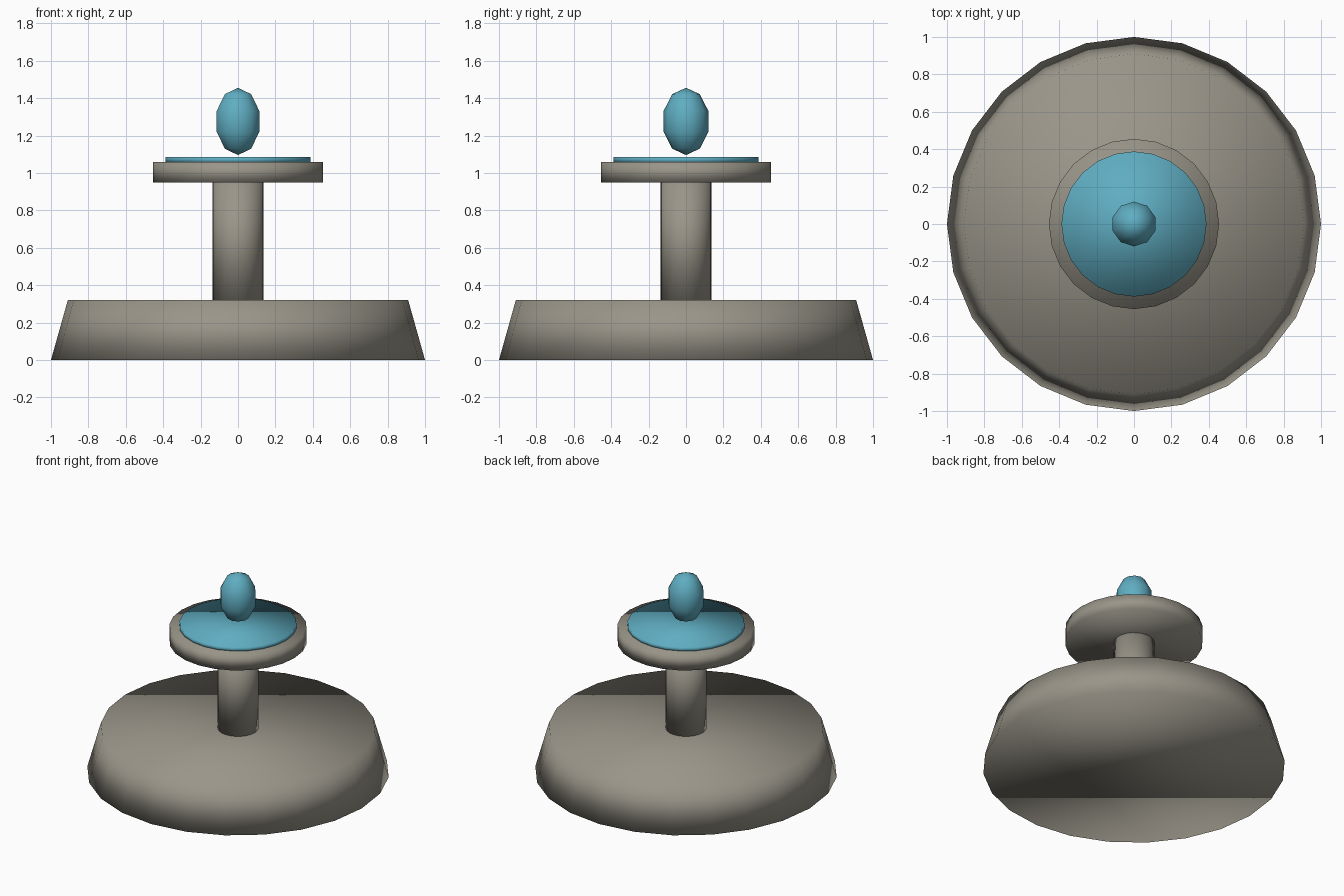
import bpy, bmesh, math

cube = bpy.data.objects.get("Cube")
if cube:
    bpy.data.objects.remove(cube, do_unlink=True)


def make_material(name, rgb):
    mat = bpy.data.materials.new(name)
    mat.use_nodes = True
    mat.diffuse_color = (*rgb, 1)
    mat.node_tree.nodes["Principled BSDF"].inputs["Base Color"].default_value = (*rgb, 1)
    return mat


def lathe(name, profile, sides, mat):
    """Revolve (radius, z) points, bottom to top; zero radius makes a pole."""
    bm = bmesh.new()
    rings = []
    for r, z in profile:
        count = sides if r > 0 else 1
        angles = [math.pi / 2 + math.tau * i / sides for i in range(count)]
        rings.append([bm.verts.new((r * math.cos(a), r * math.sin(a), z)) for a in angles])
    for low, high in zip(rings, rings[1:]):
        for i in range(sides):
            j = (i + 1) % sides
            corners = [low[i % len(low)], low[j % len(low)],
                       high[j % len(high)], high[i % len(high)]]
            bm.faces.new(list(dict.fromkeys(corners)))
    # Flat caps on open ends
    if len(rings[0]) > 1:
        bm.faces.new(rings[0][::-1])
    if len(rings[-1]) > 1:
        bm.faces.new(rings[-1])
    # Shading is soft everywhere, rims included
    for f in bm.faces:
        f.smooth = True
    bm.normal_update()
    mesh = bpy.data.meshes.new(name)
    bm.to_mesh(mesh)
    bm.free()
    mesh.materials.append(mat)
    obj = bpy.data.objects.new(name, mesh)
    bpy.context.scene.collection.objects.link(obj)
    return obj


stone = make_material("grey stone", (0.32, 0.30, 0.25))
water = make_material("blue water", (0.115, 0.42, 0.54))

# Stone body
lathe("base", [(1.0, 0), (0.91, 0.32)], 24, stone)
lathe("column", [(0.135, 0.32), (0.135, 0.95)], 24, stone)
lathe("upper_bowl", [(0.455, 0.95), (0.455, 1.06)], 24, stone)

# Water disc and floating drop
lathe("water_surface", [(0.388, 1.055), (0.388, 1.087)], 24, water)
steps = 5
drop = []
for k in range(steps + 1):
    a = math.pi * k / steps
    radius = 0.126 * math.sin(a) if 0 < k < steps else 0
    drop.append((radius, 1.276 - 0.18 * math.cos(a)))
lathe("water_drop", drop, 10, water)
